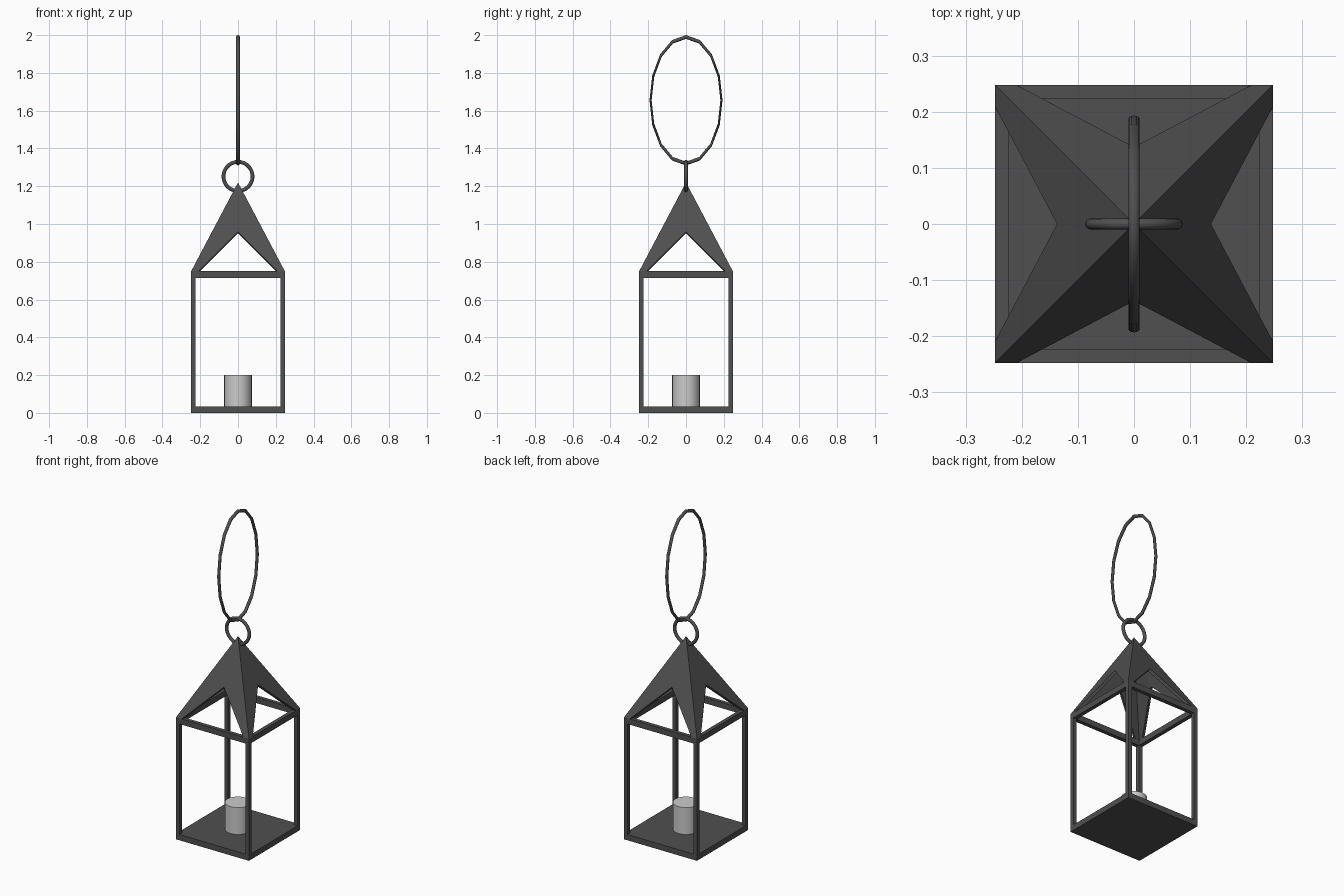
import bpy, bmesh, math

if "Cube" in bpy.data.objects:
    bpy.data.objects.remove(bpy.data.objects["Cube"])

dark = bpy.data.materials.new("dark_metal")
dark.diffuse_color = (0.08, 0.08, 0.08, 1)
dark.use_nodes = True
dark.node_tree.nodes["Principled BSDF"].inputs["Base Color"].default_value = dark.diffuse_color

HALF, BAR, EAVE, APEX = 0.248, 0.024, 0.75, 1.22


def finish(name, mat=dark):
    ob = bpy.context.object
    ob.name = name
    if mat:
        ob.data.materials.append(mat)
    return ob


def box(name, centre, size):
    bpy.ops.mesh.primitive_cube_add(size=1, location=centre)
    ob = finish(name)
    ob.scale = size
    return ob


def torus(name, z, rot, major, segments, scale=(1, 1, 1)):
    bpy.ops.mesh.primitive_torus_add(location=(0, 0, z), rotation=rot, major_radius=major,
                                     minor_radius=0.01, major_segments=segments, minor_segments=12)
    finish(name).scale = scale
    bpy.ops.object.shade_smooth_by_angle(angle=math.radians(60))


# Base plate
box("base_plate", (0, 0, 0.0175), (2 * HALF, 2 * HALF, 0.035))

# Corner posts and top frame rails
off = HALF - BAR / 2
for s in (-1, 1):
    for t in (-1, 1):
        box("corner_post", (s * off, t * off, 0.375), (BAR, BAR, 0.68))
    box("top_rail_side", (s * off, 0, EAVE - 0.0175), (BAR, 2 * HALF, 0.035))
    box("top_rail_front_back", (0, s * off, EAVE - 0.0175), (2 * HALF - 2 * BAR, BAR, 0.035))

# Pyramid roof with a triangular opening in each side
bm = bmesh.new()
peak = 0.96
inset = HALF * (APEX - peak) / (APEX - EAVE)
for k in range(4):
    c, s = math.cos(k * math.pi / 2), math.sin(k * math.pi / 2)
    pts = [(-HALF, -HALF, EAVE), (-0.21, -HALF, EAVE), (0, -inset, peak),
           (0.21, -HALF, EAVE), (HALF, -HALF, EAVE), (0, 0, APEX)]
    v = [bm.verts.new((x * c - y * s, x * s + y * c, z)) for x, y, z in pts]
    bm.faces.new((v[0], v[1], v[2], v[5]))
    bm.faces.new((v[2], v[3], v[4], v[5]))
bmesh.ops.remove_doubles(bm, verts=bm.verts, dist=1e-4)
mesh = bpy.data.meshes.new("roof")
bm.to_mesh(mesh)
bm.free()
roof = bpy.data.objects.new("roof", mesh)
bpy.context.collection.objects.link(roof)
mesh.materials.append(dark)
shell = roof.modifiers.new("thickness", 'SOLIDIFY')
shell.thickness = 0.018
shell.offset = -1

# Small ring and tall oval hanging loop
torus("small_ring", 1.252, (math.pi / 2, 0, 0), 0.077, 32)
torus("hanging_loop", 1.655, (0, math.pi / 2, 0), 0.335, 16, (1, 0.56, 1))

# Candle
bpy.ops.mesh.primitive_cylinder_add(vertices=32, radius=0.073, depth=0.167, location=(0, 0, 0.1165))
finish("candle", None)
bpy.ops.object.shade_smooth_by_angle(angle=math.radians(40))
